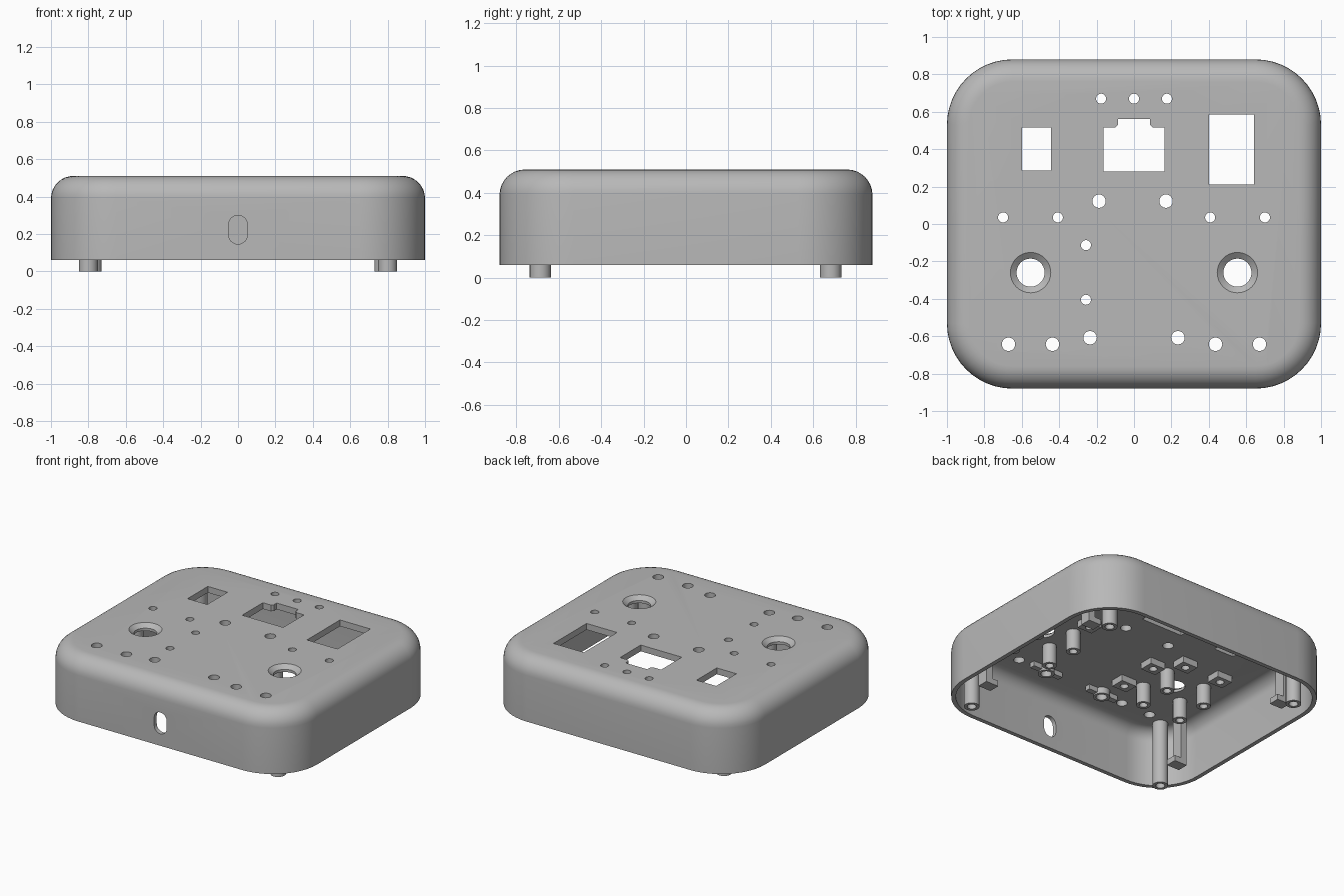
import bpy, bmesh, math
from mathutils import Matrix, Vector

if "Cube" in bpy.data.objects:
    bpy.data.objects.remove(bpy.data.objects["Cube"])

TOP, BASE, CEIL = 0.51, 0.06, 0.465
HX, HY, CORNER, FILLET, WALL = 1.0, 0.88, 0.35, 0.12, 0.03

grey = bpy.data.materials.new("grey plastic")
grey.diffuse_color = (0.48, 0.48, 0.48, 1)
grey.use_nodes = True
grey.node_tree.nodes["Principled BSDF"].inputs["Base Color"].default_value = grey.diffuse_color


def finish(bm, name):
    bmesh.ops.recalc_face_normals(bm, faces=bm.faces)
    me = bpy.data.meshes.new(name)
    bm.to_mesh(me)
    bm.free()
    ob = bpy.data.objects.new(name, me)
    bpy.context.collection.objects.link(ob)
    me.materials.append(grey)
    return ob


def loft(bm, loops):
    """Skin a stack of equal loops and cap both ends."""
    rings = [[bm.verts.new(p) for p in loop] for loop in loops]
    for a, b in zip(rings, rings[1:]):
        for i in range(len(a)):
            j = (i + 1) % len(a)
            bm.faces.new((a[i], a[j], b[j], b[i]))
    bm.faces.new(rings[0])
    bm.faces.new(rings[-1])


def circle(x, y, r, z, n):
    return [(x + r * math.cos(2 * math.pi * i / n),
             y + r * math.sin(2 * math.pi * i / n), z) for i in range(n)]


def lathe(bm, x, y, profile, n=24):
    loft(bm, [circle(x, y, r, z, n) for r, z in profile])


def prism(bm, pts, z0, z1, mat=Matrix()):
    loft(bm, [[mat @ Vector((x, y, z)) for x, y in pts] for z in (z0, z1)])


def box(bm, x0, x1, y0, y1, z0, z1):
    prism(bm, [(x0, y0), (x1, y0), (x1, y1), (x0, y1)], z0, z1)


def rounded(inset, z, n=12):
    """Rounded rectangle outline, shrunk by inset."""
    r = CORNER - inset
    pts = []
    for q, (sx, sy) in enumerate(((1, 1), (-1, 1), (-1, -1), (1, -1))):
        for i in range(n + 1):
            a = math.pi / 2 * (q + i / n)
            pts.append((sx * (HX - CORNER) + r * math.cos(a),
                        sy * (HY - CORNER) + r * math.sin(a), z))
    return pts


def dome(inset, top, r, n=8):
    """Loops of the rounded upper edge."""
    return [rounded(inset + r * (1 - math.cos(a)), top - r + r * math.sin(a))
            for a in (math.pi / 2 * i / n for i in range(n + 1))]


def tube(bm, x, y, r_out, r_in, z0, z1, depth, n=16):
    lathe(bm, x, y, [(r_out, z1), (r_out, z0), (r_in, z0), (r_in, z0 + depth)], n)


# Positions of round openings in the top
SMALL = [(-0.70, 0.035), (-0.407, 0.035), (0.407, 0.035), (0.70, 0.035),
         (-0.257, -0.113), (-0.257, -0.405)]
LAMPS = [(-0.176, 0.67), (0, 0.67), (0.176, 0.67)]
RINGS = [(-0.235, -0.608), (0.235, -0.608)]
LARGE = [(s * x, -0.643) for s in (-1, 1) for x in (0.436, 0.671)]
LARGE += [(-0.187, 0.122), (0.171, 0.122)]
KNOBS = [(-0.553, -0.26), (0.553, -0.26)]

# Hollow case, open underneath
bm = bmesh.new()
inner = dome(WALL, CEIL, FILLET - WALL)
loft(bm, dome(0, TOP, FILLET)[::-1] + [rounded(0, BASE), rounded(WALL, BASE)] + inner)
case = finish(bm, "case")

# Cutter for all openings
bm = bmesh.new()
for pts, r in ((SMALL + LAMPS, 0.027), (LARGE + RINGS, 0.036)):
    for x, y in pts:
        lathe(bm, x, y, [(r, 0.35), (r, 0.6)], 20)
for x, y in KNOBS:
    lathe(bm, x, y, [(0.075, 0.35), (0.075, 0.484), (0.108, TOP), (0.108, 0.6)], 32)
box(bm, -0.60, -0.444, 0.285, 0.515, 0.35, 0.6)
box(bm, 0.40, 0.642, 0.21, 0.585, 0.35, 0.6)
half = [(0.163, 0.28), (0.163, 0.515), (0.10, 0.515), (0.086, 0.53), (0.086, 0.562)]
prism(bm, half + [(-x, y) for x, y in half[::-1]], 0.35, 0.6)
slot = []
for i in range(9):
    a = math.pi * i / 8
    slot.append((0.05 * math.cos(a), 0.25 + 0.05 * math.sin(a)))
slot += [(-x, 0.445 - z) for x, z in slot]
prism(bm, slot, 0.8, 0.95, Matrix.Rotation(math.pi / 2, 4, 'X'))
cutter = finish(bm, "opening_cutter")
cutter.hide_render = True

# Square blocks under the small openings, and bars under the ring openings
bm = bmesh.new()
for x, y in SMALL:
    box(bm, x - 0.06, x + 0.06, y - 0.05, y + 0.05, 0.42, CEIL)
for x, y in RINGS:
    box(bm, x - 0.12, x + 0.12, y - 0.02, y + 0.02, 0.43, CEIL)
blocks = finish(bm, "mounting_blocks")

for ob in (case, blocks):
    mod = ob.modifiers.new("openings", 'BOOLEAN')
    mod.operation, mod.solver, mod.object = 'DIFFERENCE', 'EXACT', cutter
    bpy.context.view_layer.objects.active = ob
    bpy.ops.object.modifier_apply(modifier=mod.name)
bpy.data.objects.remove(cutter)

# Open collars around the ring openings
bm = bmesh.new()
for x, y in RINGS:
    rings = [[bm.verts.new(p) for p in circle(x, y, r, z, 20)]
             for r, z in ((0.055, CEIL), (0.055, 0.42), (0.036, 0.42), (0.036, CEIL))]
    for a, b in zip(rings, rings[1:] + rings[:1]):
        for i in range(20):
            j = (i + 1) % 20
            bm.faces.new((a[i], a[j], b[j], b[i]))
collars = finish(bm, "collars")

# Four screw bosses around each knob opening
bm = bmesh.new()
for kx, ky in KNOBS:
    for sx in (-1, 1):
        for sy in (-1, 1):
            tube(bm, kx + sx * 0.155, ky + sy * 0.12, 0.047, 0.027, 0.32, CEIL + 0.01, 0.1)
bosses = finish(bm, "screw_bosses")

# Long corner posts reaching the ground
bm = bmesh.new()
for sx in (-1, 1):
    for y, x in ((-0.688, 0.80), (0.683, 0.78)):
        tube(bm, sx * x, y, 0.051, 0.03, 0, CEIL + 0.01, 0.2)
posts = finish(bm, "corner_posts")

# Clips beside the posts, each with a hooked lip
bm = bmesh.new()
for sx in (-1, 1):
    for sy in (-1, 1):
        for x0, x1, z0, z1 in ((0.80, 0.85, 0.08, CEIL + 0.005), (0.75, 0.80, 0.08, 0.12)):
            xs = sorted((sx * x0, sx * x1))
            box(bm, xs[0], xs[1], sy * 0.52 - 0.04, sy * 0.52 + 0.04, z0, z1)
clips = finish(bm, "clips")

for ob in (case, blocks, collars, bosses, posts, clips):
    bpy.ops.object.select_all(action='DESELECT')
    ob.select_set(True)
    bpy.context.view_layer.objects.active = ob
    bpy.ops.object.shade_smooth_by_angle(angle=math.radians(30))
